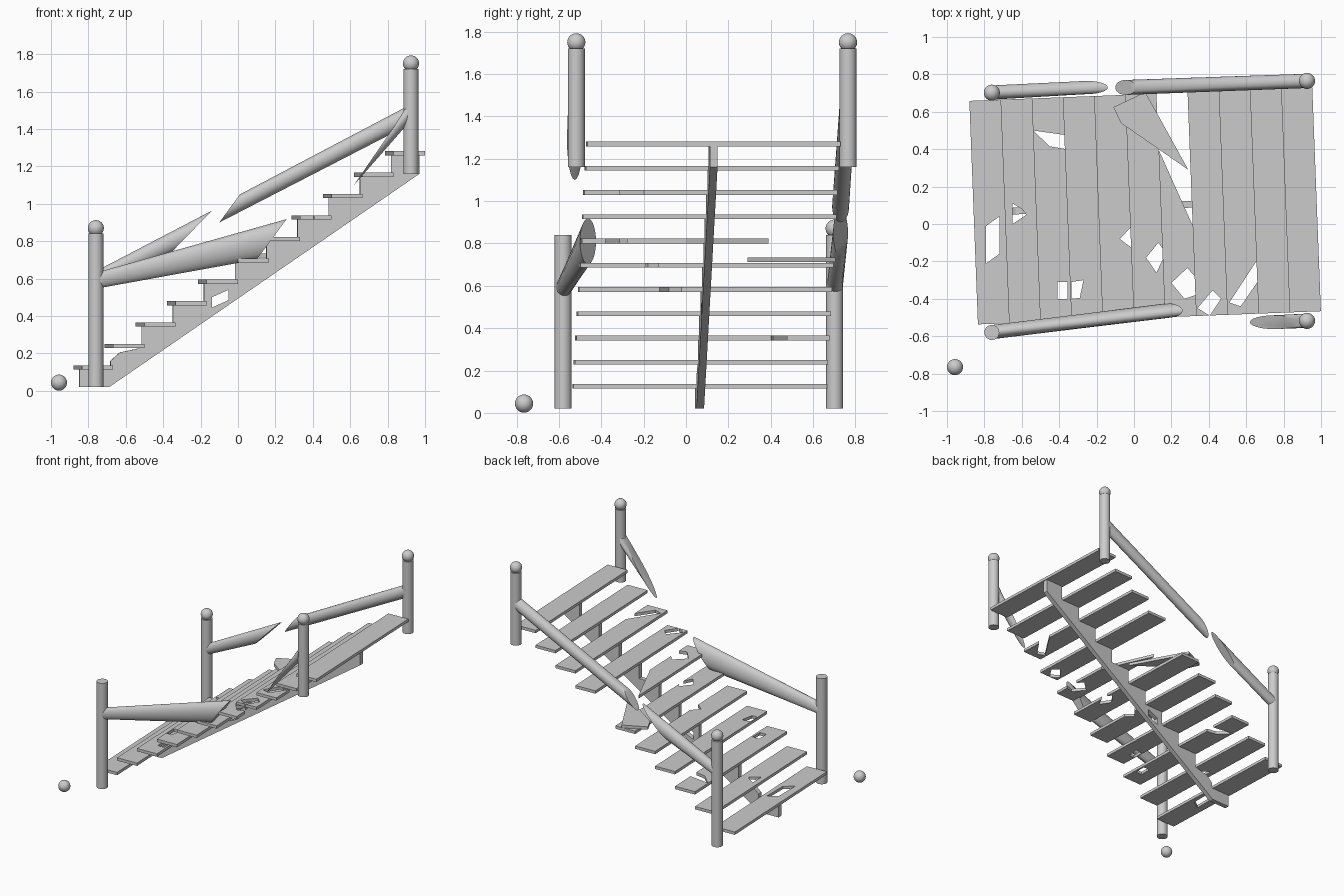
import bpy, bmesh, math
from mathutils import Matrix, Vector

if "Cube" in bpy.data.objects:
    bpy.data.objects.remove(bpy.data.objects["Cube"])

# The staircase is turned slightly about z around this centre
TURN = Matrix.Translation((0.059, 0.096, 0)) @ Matrix.Rotation(math.radians(2.2), 4, 'Z')
STEPS, RUN, RISE, HALF = 11, 0.1668, 0.1145, 0.598
IDENT = Matrix.Identity(4)


def loft(name, ring_a, ring_b, matrix=IDENT, smooth=False):
    """Closed solid between two matching rings of points."""
    bm = bmesh.new()
    a = [bm.verts.new(matrix @ Vector(p)) for p in ring_a]
    b = [bm.verts.new(matrix @ Vector(p)) for p in ring_b]
    n = len(a)
    bm.faces.new(a)
    bm.faces.new(b)
    for i in range(n):
        j = (i + 1) % n
        bm.faces.new((a[i], a[j], b[j], b[i]))
    bmesh.ops.recalc_face_normals(bm, faces=bm.faces)
    mesh = bpy.data.meshes.new(name)
    bm.to_mesh(mesh)
    bm.free()
    obj = bpy.data.objects.new(name, mesh)
    bpy.context.collection.objects.link(obj)
    if smooth:
        activate(obj)
        bpy.ops.object.shade_smooth_by_angle(angle=math.radians(40))
    return obj


def activate(obj):
    bpy.ops.object.select_all(action='DESELECT')
    obj.select_set(True)
    bpy.context.view_layer.objects.active = obj


def slab(name, pts, z0, z1, matrix=IDENT):
    return loft(name, [(x, y, z0) for x, y in pts], [(x, y, z1) for x, y in pts], matrix)


def cut(obj, cutter):
    cutter.hide_render = True
    mod = obj.modifiers.new("cut", 'BOOLEAN')
    mod.operation, mod.solver, mod.object = 'DIFFERENCE', 'EXACT', cutter
    activate(obj)
    bpy.ops.object.modifier_apply(modifier=mod.name)
    bpy.data.objects.remove(cutter, do_unlink=True)


def ball(name, loc):
    bpy.ops.mesh.primitive_uv_sphere_add(segments=24, ring_count=12, radius=0.043, location=loc)
    bpy.context.object.name = name
    bpy.ops.object.shade_smooth()


def rail(name, start, r0, end, ry, rz, dx):
    """Rail with a slanted broken end: dx leans the end face along x."""
    def ring(c, wy, wz, lean):
        ang = [2 * math.pi * i / 24 for i in range(24)]
        return [(c[0] + lean * math.sin(t), c[1] + wy * math.cos(t), c[2] + wz * math.sin(t)) for t in ang]
    loft(name, ring(start, 0.038, r0, 0), ring(end, ry, rz, dx), smooth=True)


# Treads
treads = []
for k in range(STEPS):
    u0 = -0.917 + RUN * k
    z = 0.125 + RISE * k
    treads.append(slab(f"tread_{k + 1}", [(u0, -HALF), (u0 + RUN, -HALF), (u0 + RUN, HALF), (u0, HALF)],
                       z - 0.011, z + 0.011, TURN))

# Holes and broken edges in the treads: (tread index, outline in plan)
holes = [
    (0, [(-0.79, -0.01), (-0.72, 0.04), (-0.72, -0.16), (-0.79, -0.21)]),
    (1, [(-0.65, 0.11), (-0.60, 0.08), (-0.575, 0.05), (-0.65, 0.0)]),
    (2, [(-0.54, 0.50), (-0.36, 0.475), (-0.36, 0.40), (-0.45, 0.415)]),
    (2, [(-0.41, -0.31), (-0.355, -0.31), (-0.355, -0.40), (-0.41, -0.40)]),
    (3, [(-0.335, -0.31), (-0.27, -0.30), (-0.29, -0.395), (-0.335, -0.40)]),
    (4, [(-0.075, -0.08), (-0.01, -0.01), (-0.01, -0.13)]),
    (5, [(0.065, -0.18), (0.13, -0.10), (0.17, -0.155), (0.12, -0.26)]),
    (6, [(0.20, -0.315), (0.285, -0.235), (0.33, -0.285), (0.33, -0.38), (0.27, -0.40)]),
    (7, [(0.34, -0.45), (0.42, -0.355), (0.465, -0.40), (0.405, -0.49)]),
    (8, [(0.51, -0.42), (0.66, -0.19), (0.66, -0.31), (0.57, -0.44)]),
    (6, [(0.135, 0.39), (0.31, 0.0), (0.5, 0.0), (0.5, 0.9), (0.0, 0.9), (0.0, 0.40)]),
]
for k, pts in holes:
    z = 0.125 + RISE * k
    cut(treads[k], slab("hole_cutter", pts, z - 0.03, z + 0.03))

# Broken tread piece lying on the step below
slab("broken_tread_piece", [(-0.11, 0.625), (0.06, 0.705), (0.13, 0.58), (0.29, 0.29), (-0.07, 0.54)],
     0.712, 0.734)

# Central sawtooth stringer
profile = [(0.911, 1.16), (-0.749, 0.02), (-0.909, 0.02)]
for k in range(STEPS):
    u0, z = -0.909 + RUN * k, 0.116 + RISE * k
    if k == 1:
        profile += [(u0, 0.16), (u0 + 0.05, 0.205)]
    else:
        profile.append((u0, z))
    profile.append((min(u0 + RUN, 0.911), z))
stringer = loft("stringer", [(u, -0.018, z) for u, z in profile],
                [(u, 0.018, z) for u, z in profile], TURN)
gap = [(-0.14, 0.50), (-0.05, 0.54), (-0.05, 0.485), (-0.14, 0.445)]
cut(stringer, loft("gap_cutter", [(x, -0.1, z) for x, z in gap], [(x, 0.3, z) for x, z in gap]))

# Posts with ball tops, one ball has fallen off
posts = [("lower_front", -0.76, -0.58, 0.02, 0.84, False), ("lower_back", -0.76, 0.702, 0.02, 0.84, True),
         ("upper_front", 0.925, -0.518, 1.16, 1.72, True), ("upper_back", 0.925, 0.765, 1.16, 1.72, True)]
for name, x, y, z0, z1, has_ball in posts:
    circle = [(x + 0.04 * math.cos(i * math.pi / 12), y + 0.04 * math.sin(i * math.pi / 12)) for i in range(24)]
    loft(name + "_post", [(*p, z0) for p in circle], [(*p, z1) for p in circle], smooth=True)
    if has_ball:
        ball(name + "_ball", (x, y, z1 + 0.03))
ball("fallen_ball", (-0.957, -0.765, 0.044))

# Broken handrails
rail("lower_front_rail", (-0.775, -0.58, 0.585), 0.042, (0.18, -0.463, 0.81), 0.038, 0.108, 0.08)
rail("lower_back_rail", (-0.775, 0.702, 0.59), 0.042, (-0.25, 0.73, 0.85), 0.035, 0.113, 0.11)
rail("upper_back_rail", (0.925, 0.765, 1.48), 0.052, (-0.045, 0.73, 0.975), 0.040, 0.075, 0.055)
rail("upper_front_rail", (0.905, -0.518, 1.48), 0.055, (0.75, -0.525, 1.29), 0.037, 0.19, 0.13)
